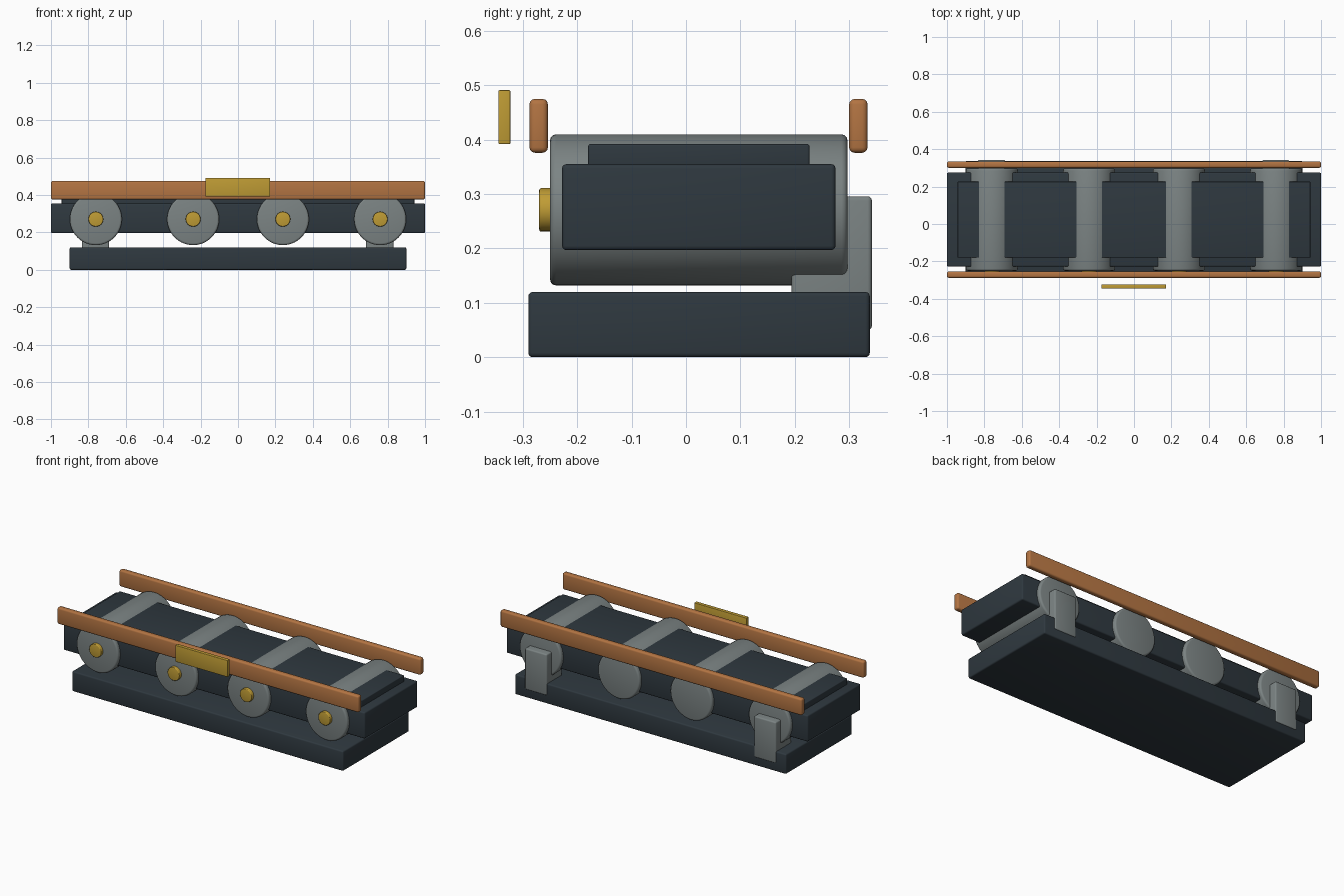
import bpy
import math
from mathutils import Matrix

cube = bpy.data.objects.get("Cube")
if cube:
    bpy.data.objects.remove(cube, do_unlink=True)


def material(name, rgb):
    m = bpy.data.materials.new(name)
    m.use_nodes = True
    m.diffuse_color = (*rgb, 1)
    m.node_tree.nodes["Principled BSDF"].inputs["Base Color"].default_value = (*rgb, 1)
    return m


slate = material("dark slate", (0.028, 0.04, 0.05))
steel = material("grey steel", (0.2, 0.23, 0.23))
copper = material("copper", (0.45, 0.175, 0.055))
brass = material("brass", (0.52, 0.33, 0.035))


def finish(name, mat, bevel):
    ob = bpy.context.object
    ob.name = name
    ob.data.materials.append(mat)
    mod = ob.modifiers.new("rounded edges", "BEVEL")
    mod.width = bevel
    mod.segments = 3
    mod.limit_method = "ANGLE"
    mod.angle_limit = math.radians(40)
    bpy.ops.object.modifier_apply(modifier=mod.name)
    bpy.ops.object.shade_smooth_by_angle(angle=math.radians(35))
    return ob


def box(name, x, y, z, mat, bevel=0.008):
    """Rounded box from (min, max) spans."""
    spans = (x, y, z)
    bpy.ops.mesh.primitive_cube_add(size=1, location=[sum(s) / 2 for s in spans])
    size = [s[1] - s[0] for s in spans]
    bpy.context.object.data.transform(Matrix.Diagonal((*size, 1)))
    return finish(name, mat, bevel)


def drum(name, x, y, z, radius, mat, bevel, sides):
    """Rounded cylinder lying along y."""
    bpy.ops.mesh.primitive_cylinder_add(vertices=sides, radius=radius, depth=y[1] - y[0],
                                        location=(x, sum(y) / 2, z))
    bpy.context.object.data.transform(Matrix.Rotation(math.pi / 2, 4, "X"))
    return finish(name, mat, bevel)


# Plinth and the bed with its raised deck
box("base", (-0.9, 0.9), (-0.29, 0.338), (0, 0.12), slate)
box("bed", (-1, 1), (-0.228, 0.275), (0.197, 0.355), slate)
box("deck", (-0.943, 0.943), (-0.18, 0.227), (0.34, 0.392), slate, 0.004)

# Cross rollers with brass hubs on the front
for i, x in enumerate((-0.76, -0.24, 0.24, 0.76), 1):
    drum(f"roller_{i}", x, (-0.25, 0.297), 0.271, 0.139, steel, 0.011, 64)
    drum(f"hub_{i}", x, (-0.27, -0.2), 0.271, 0.04, brass, 0.004, 24)

# Rear brackets
for side, x in (("right", -0.762), ("left", 0.758)):
    box(f"bracket_{side}", (x - 0.073, x + 0.073), (0.194, 0.342), (0.05, 0.296), steel)

# Side rails and the floating name plate
box("front_rail", (-1, 1), (-0.288, -0.254), (0.376, 0.475), copper, 0.01)
box("back_rail", (-1, 1), (0.3, 0.334), (0.376, 0.475), copper, 0.01)
box("front_plate", (-0.175, 0.172), (-0.345, -0.323), (0.392, 0.491), brass, 0.002)
